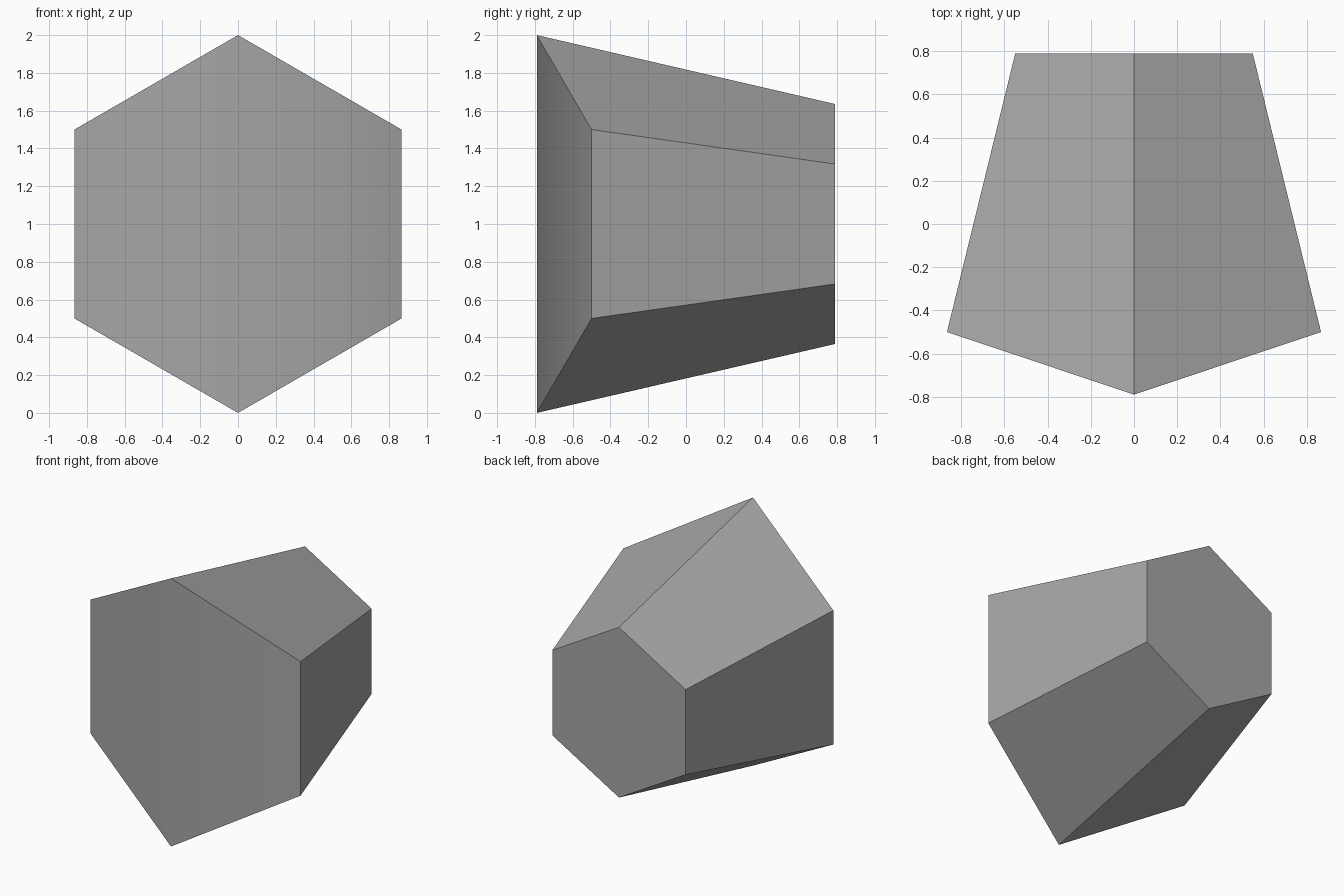
import bpy, bmesh, math

if "Cube" in bpy.data.objects:
    bpy.data.objects.remove(bpy.data.objects["Cube"])

# Single grey colour
grey = bpy.data.materials.new("mid grey")
grey.diffuse_color = (0.38, 0.38, 0.38, 1)
grey.use_nodes = True
grey.node_tree.nodes["Principled BSDF"].inputs["Base Color"].default_value = grey.diffuse_color

HALF = 0.79      # half depth along y
FRONT_R = 1.0    # front hexagon radius
BACK_R = 0.635   # back hexagon radius
SIDE_Y = -0.5    # front side corners sit further back than the centre line

bm = bmesh.new()


def hexagon(radius, y_mid, y_side):
    """Upright hexagon ring, pointed at top and bottom."""
    ring = []
    for i in range(6):
        a = math.radians(60 * i)
        y = y_mid if i % 3 == 0 else y_side
        ring.append(bm.verts.new((radius * math.sin(a), y, 1 + radius * math.cos(a))))
    return ring


front = hexagon(FRONT_R, -HALF, SIDE_Y)
back = hexagon(BACK_R, HALF, HALF)

# Six tapering sides and the flat back
for i in range(6):
    j = (i + 1) % 6
    bm.faces.new((front[i], front[j], back[j], back[i]))
bm.faces.new(back)

# Front: two halves meeting at a softly shaded vertical ridge
halves = [bm.faces.new(front[0:4]), bm.faces.new(front[3:] + front[:1])]
bmesh.ops.recalc_face_normals(bm, faces=bm.faces)
for f in halves:
    f.smooth = True
for e in bm.edges:
    e.smooth = all(f in halves for f in e.link_faces)

mesh = bpy.data.meshes.new("tapered_hexagonal_block")
bm.to_mesh(mesh)
bm.free()
mesh.materials.append(grey)
block = bpy.data.objects.new("tapered_hexagonal_block", mesh)
bpy.context.collection.objects.link(block)
